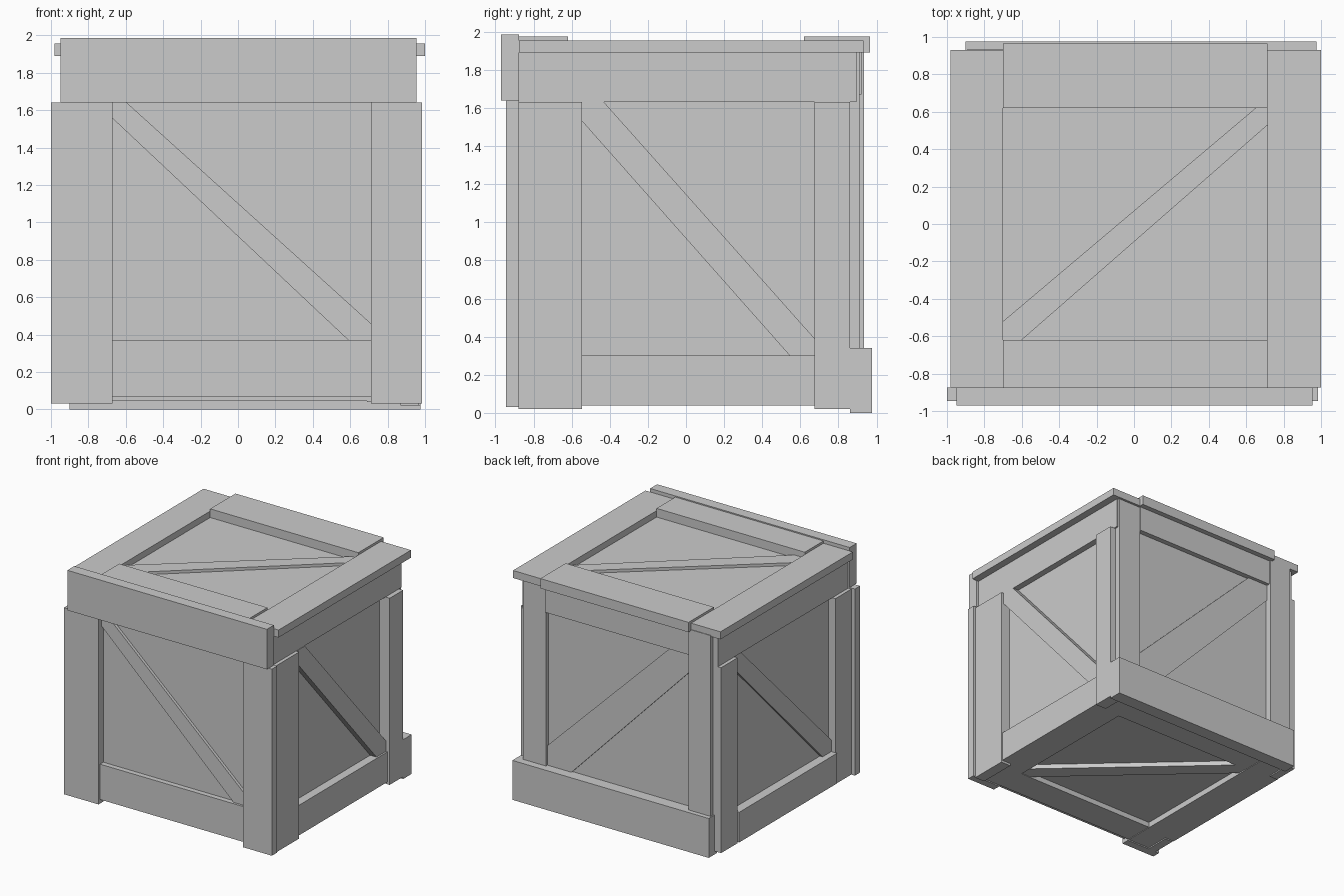
import bpy, bmesh
from mathutils import Vector


def prism(name, axis, pts, lo, hi):
    """Extrude a 2D outline along axis (0=x: pts are y,z; 1=y: x,z; 2=z: x,y)."""
    def place(p, d):
        v = list(p)
        v.insert(axis, d)
        return Vector(v)
    bm = bmesh.new()
    face = bm.faces.new([bm.verts.new(place(p, lo)) for p in pts])
    ext = bmesh.ops.extrude_face_region(bm, geom=[face])
    moved = [g for g in ext["geom"] if isinstance(g, bmesh.types.BMVert)]
    bmesh.ops.translate(bm, verts=moved, vec=place((0, 0), hi - lo))
    bmesh.ops.recalc_face_normals(bm, faces=bm.faces)
    mesh = bpy.data.meshes.new(name)
    bm.to_mesh(mesh)
    bm.free()
    ob = bpy.data.objects.new(name, mesh)
    bpy.context.collection.objects.link(ob)
    return ob


def board(name, x0, x1, y0, y1, z0, z1):
    return prism(name, 2, [(x0, y0), (x1, y0), (x1, y1), (x0, y1)], z0, z1)


def brace(name, axis, start, end, cuts, lo, hi):
    """Diagonal between two frame corners; cuts = widths (u, v) at each corner."""
    (u0, v0), (u1, v1) = start, end
    (a, b), (c, d) = cuts
    su = 1 if u1 > u0 else -1
    sv = 1 if v1 > v0 else -1
    pts = [(u0, v0), (u0 + su * a, v0), (u1, v1 - sv * d),
           (u1, v1), (u1 - su * c, v1), (u0, v0 + sv * b)]
    return prism(name, axis, pts, lo, hi)


# Inner box whose faces are the recessed panels
board("inner_panels", -0.9, 0.88, -0.88, 0.875, 0.09, 1.9)

# Front frame
board("front_top_plank", -0.95, 0.955, -0.97, -0.875, 1.64, 1.985)
board("front_left_post", -1.0, -0.67, -0.945, -0.875, 0.03, 1.64)
board("front_right_post", 0.71, 0.985, -0.945, -0.875, 0.03, 1.64)
board("front_bottom_plank", -0.67, 0.71, -0.925, -0.87, 0.065, 0.37)
brace("front_brace", 1, (-0.67, 1.64), (0.71, 0.37), ((0.075, 0.085), (0.12, 0.09)), -0.905, -0.87)

# Right frame
board("right_top_plank", 0.87, 0.935, -0.88, 0.895, 1.63, 1.895)
board("right_front_post", 0.87, 0.965, -0.88, -0.545, 0.02, 1.63)
board("right_back_post", 0.87, 0.975, 0.675, 0.86, 0.02, 1.63)
board("right_bottom_plank", 0.87, 0.955, -0.545, 0.675, 0.04, 0.30)
brace("right_brace", 0, (-0.545, 1.63), (0.675, 0.30), ((0.115, 0.10), (0.13, 0.09)), 0.87, 0.94)

# Left frame
board("left_top_plank", -0.935, -0.89, -0.88, 0.90, 1.63, 1.895)
board("left_front_post", -0.965, -0.89, -0.88, -0.66, 0.03, 1.63)
board("left_back_post", -0.965, -0.89, 0.675, 0.90, 0.03, 1.63)
board("left_bottom_plank", -0.98, -0.89, -0.66, 0.675, 0.04, 0.30)
brace("left_brace", 0, (0.675, 1.63), (-0.66, 0.30), ((0.10, 0.10), (0.12, 0.10)), -0.925, -0.89)

# Back frame
board("back_bottom_plank", -0.9, 0.975, 0.86, 0.975, 0.0, 0.34)
board("back_left_post", -0.89, -0.68, 0.86, 0.935, 0.34, 1.9)
board("back_right_post", 0.70, 0.92, 0.86, 0.91, 0.34, 1.9)
board("back_top_plank", -0.68, 0.70, 0.86, 0.92, 1.67, 1.9)
brace("back_brace", 1, (0.70, 0.34), (-0.68, 1.67), ((0.23, 0.17), (0.2, 0.14)), 0.86, 0.89)

# Top frame
board("top_left_plank", -0.98, -0.70, -0.875, 0.93, 1.89, 1.955)
board("top_right_plank", 0.715, 1.0, -0.875, 0.93, 1.89, 1.955)
board("top_front_plank", -0.70, 0.715, -0.875, -0.62, 1.89, 1.975)
board("top_back_plank", -0.70, 0.715, 0.62, 0.965, 1.89, 1.975)
brace("top_brace", 2, (-0.70, -0.62), (0.715, 0.62), ((0.10, 0.10), (0.065, 0.09)), 1.89, 1.925)

# Bottom frame
board("bottom_left_plank", -0.95, -0.68, -0.88, 0.87, 0.04, 0.1)
board("bottom_right_plank", 0.69, 0.94, -0.88, 0.87, 0.04, 0.1)
board("bottom_front_plank", -0.68, 0.69, -0.88, -0.62, 0.045, 0.1)
board("bottom_back_plank", -0.68, 0.69, 0.62, 0.87, 0.045, 0.1)
brace("bottom_brace", 2, (0.69, -0.62), (-0.68, 0.62), ((0.10, 0.09), (0.10, 0.09)), 0.05, 0.1)
